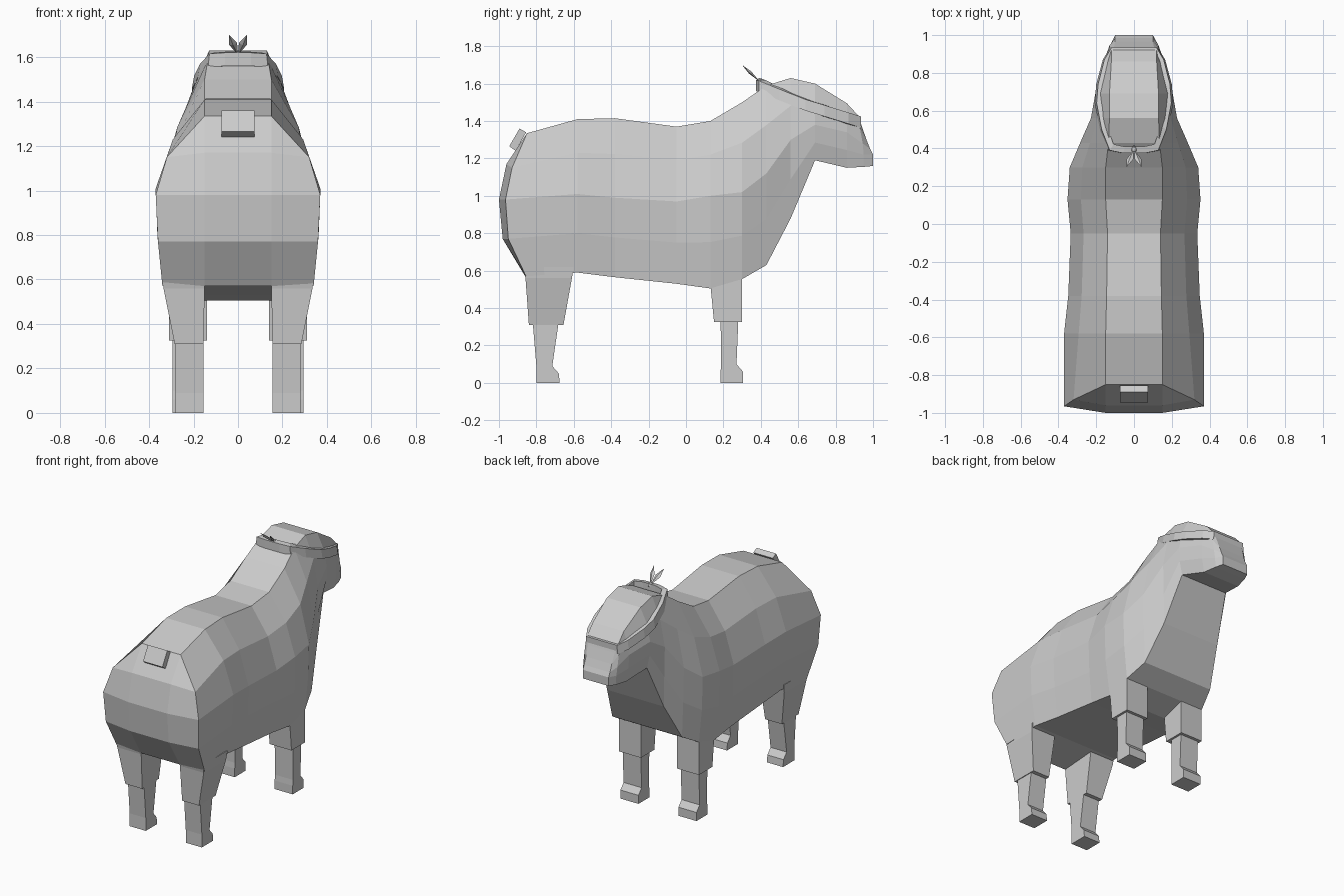
import bpy, bmesh
from mathutils import Vector

if "Cube" in bpy.data.objects:
    bpy.data.objects.remove(bpy.data.objects["Cube"])


def make(name, verts, faces):
    bm = bmesh.new()
    vs = [bm.verts.new(v) for v in verts]
    for f in faces:
        bm.faces.new([vs[i] for i in f])
    bmesh.ops.remove_doubles(bm, verts=bm.verts, dist=0.0005)
    bmesh.ops.recalc_face_normals(bm, faces=bm.faces)
    me = bpy.data.meshes.new(name)
    bm.to_mesh(me)
    bm.free()
    ob = bpy.data.objects.new(name, me)
    bpy.context.collection.objects.link(ob)
    return ob


def loft(name, rings, caps="flat", closed=False):
    """Bridge equal rings; caps are one face, or rows across a mirrored ring."""
    n, m = len(rings[0]), len(rings)
    faces = []
    for i in range(m if closed else m - 1):
        a, b = i * n, (i + 1) % m * n
        faces += [(a + j, a + (j + 1) % n, b + (j + 1) % n, b + j) for j in range(n)]
    if not closed:
        for a in (0, (m - 1) * n):
            if caps == "flat":
                faces.append([a + j for j in range(n)])
            else:
                faces += [(a + j, a + j + 1, a + n - 2 - j, a + n - 1 - j)
                          for j in range(n // 2 - 1)]
    return make(name, [p for r in rings for p in r], faces)


def mirrored(half):
    return half + [(-x, y, z) for x, y, z in reversed(half)]


# Body, neck and head: slices of y, half width, top/middle/bottom z, top x, bottom x
slices = [
    (-.58, .37, 1.41, 1.01, .59, .15, .33),
    (-.38, .348, 1.415, .99, .565, .145, .32),
    (-.05, .335, 1.37, .97, .53, .14, .31),
    (.13, .352, 1.40, 1.0, .505, .15, .31),
    (.30, .34, 1.50, 1.02, .555, .15, .31),
    (.43, .285, 1.59, 1.12, .63, .135, .27),
    (.56, .228, 1.63, 1.30, .88, .13, .22),
    (.69, .205, 1.60, 1.38, 1.19, .13, .18),
    (.86, .16, 1.495, 1.34, 1.15, .12, .14),
]
rump_centre = [(.15, -.85, 1.335), (.15, -.96, 1.17), (.15, -1, .98),
               (.15, -.98, .77), (.15, -.86, .57)]
rump_edge = [(.15, -.85, 1.335), (.32, -.93, 1.15), (.37, -.965, .98),
             (.36, -.95, .77), (.34, -.855, .57)]
muzzle = [(.12, .92, 1.43), (.13, .93, 1.36), (.13, .945, 1.28),
          (.125, .95, 1.22), (.12, .95, 1.155)]
nose = [(.105, .94, 1.37), (.10, .965, 1.30), (.10, .985, 1.25),
        (.10, 1, 1.22), (.10, 1, 1.16)]
rings = [rump_centre, rump_edge]
for y, w, zt, zm, zb, xt, xb in slices:
    rings.append([(xt, y, zt), (xt + .65 * (w - xt), y, zt - .45 * (zt - zm)),
                  (w, y, zm), (.98 * w, y, (zm + zb) / 2), (xb, y, zb)])
rings += [muzzle, nose]
loft("body_and_head", [mirrored(r) for r in rings], caps="rows")

# Legs: sections of z, back y, front y, inner x, outer x
legs = {
    "hind_thigh": [(.62, -.87, -.60, .15, .34), (.56, -.858, -.61, .15, .335),
                   (.31, -.84, -.655, .155, .285)],
    "hind_shin": [(.33, -.82, -.68, .155, .28), (.09, -.80, -.715, .155, .28),
                  (.05, -.80, -.68, .155, .28), (0, -.80, -.675, .155, .28)],
    "front_thigh": [(.58, .125, .30, .14, .31), (.325, .15, .30, .14, .31)],
    "front_shin": [(.34, .185, .28, .155, .295), (.10, .188, .27, .155, .295),
                   (.06, .185, .305, .155, .295), (0, .185, .305, .155, .295)],
}
for name, secs in legs.items():
    for side, s in (("right", 1), ("left", -1)):
        loft(f"{name}_{side}", [[(s * a, y0, z), (s * b, y0, z), (s * b, y1, z), (s * a, y1, z)]
                                for z, y0, y1, a, b in secs])

# Tail: small slanted slab on the rump
side = [(-.945, 1.265), (-.89, 1.36), (-.855, 1.34), (-.91, 1.24)]
loft("tail", [[(x, y, z) for y, z in side] for x in (-.075, .075)])

# Head band: tilted closed loop with a rectangular section
half = [(.06, .375, 1.59), (.135, .39, 1.585), (.18, .50, 1.54), (.208, .64, 1.485),
        (.20, .74, 1.455), (.165, .87, 1.415), (.125, .935, 1.395)]
band = []
for x, y, z in mirrored(half):
    ix, iy = x * .8, .66 + (y - .66) * .88
    band.append([(x, y, z - .03), (x * .95, y, z + .03), (ix, iy, z + .035), (ix, iy, z - .03)])
loft("head_band", band, closed=True)

# Knot with two pointed ends
bpy.ops.mesh.primitive_uv_sphere_add(segments=8, ring_count=6, radius=.02, location=(0, .395, 1.61))
bpy.context.object.name = "band_knot"
for side, s in (("right", 1), ("left", -1)):
    a, tip = Vector((0, .395, 1.61)), Vector((s * .04, .30, 1.70))
    mid = a.lerp(tip, .55)
    out, up = Vector((s * .018, 0, -.004)), Vector((0, .006, .006))
    make(f"band_end_{side}", [a, mid + out, mid + up, mid - out, mid - up, tip],
         [(0, 1, 2), (0, 2, 3), (0, 3, 4), (0, 4, 1),
          (5, 2, 1), (5, 3, 2), (5, 4, 3), (5, 1, 4)])
